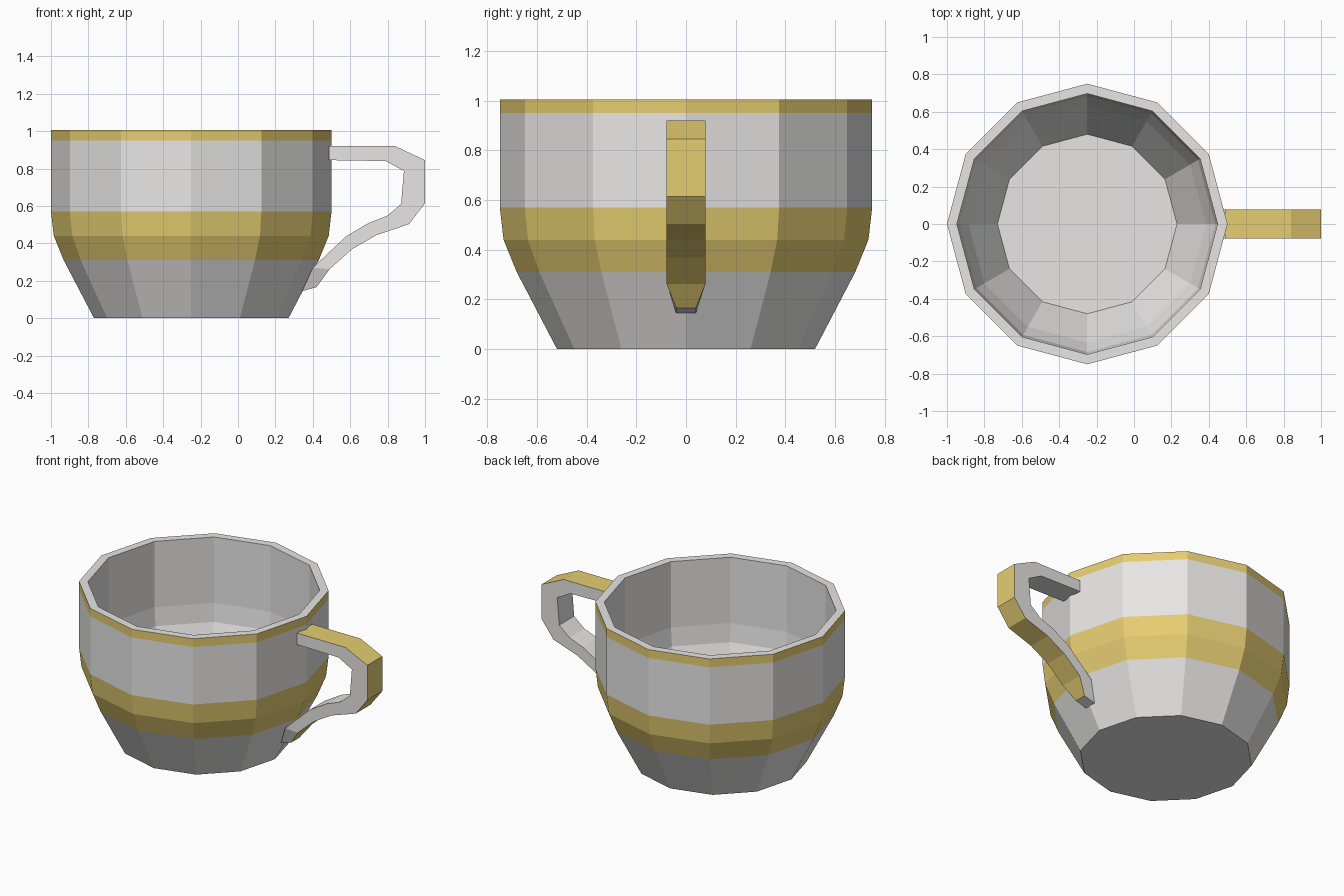
import bpy, bmesh, math

if "Cube" in bpy.data.objects:
    bpy.data.objects.remove(bpy.data.objects["Cube"])

def material(name, rgb):
    m = bpy.data.materials.new(name)
    m.diffuse_color = (*rgb, 1)
    m.use_nodes = True
    m.node_tree.nodes["Principled BSDF"].inputs["Base Color"].default_value = m.diffuse_color
    return m

white = material("white_china", (0.80, 0.79, 0.78))
gold = material("gold_trim", (0.79, 0.61, 0.165))

def finish(name, bm):
    me = bpy.data.meshes.new(name)
    bm.to_mesh(me)
    bm.free()
    me.materials.append(white)
    me.materials.append(gold)
    ob = bpy.data.objects.new(name, me)
    bpy.context.collection.objects.link(ob)

# Cup: twelve-sided lathe, (radius, height), outside then inside
SIDES, CX = 12, -0.25
outer = [(0.52, 0), (0.682, 0.31), (0.735, 0.44), (0.75, 0.57), (0.75, 0.95), (0.75, 1.005)]
inner = [(0.697, 1.005), (0.697, 0.57), (0.684, 0.45), (0.635, 0.33), (0.48, 0.05)]
gold_bands = {1, 2, 4}
bm = bmesh.new()
rings = [[bm.verts.new((CX + r * math.cos(math.tau * i / SIDES),
                        r * math.sin(math.tau * i / SIDES), z)) for i in range(SIDES)]
         for r, z in outer + inner]
for k in range(len(rings) - 1):
    a, b = rings[k], rings[k + 1]
    for i in range(SIDES):
        j = (i + 1) % SIDES
        f = bm.faces.new((a[i], a[j], b[j], b[i]))
        f.material_index = int(k in gold_bands)
bm.faces.new(rings[0][::-1])   # underside
bm.faces.new(rings[-1])        # inside floor
finish("cup_body", bm)

# Handle: (outer x, z, inner x, z, half width); gold on the outward faces only
path = [
    (0.487, 0.92, 0.487, 0.845, 0.078),
    (0.84, 0.92, 0.79, 0.84, 0.078),
    (1.00, 0.845, 0.887, 0.787, 0.078),
    (1.00, 0.615, 0.872, 0.61, 0.078),
    (0.915, 0.503, 0.797, 0.547, 0.078),
    (0.74, 0.444, 0.70, 0.51, 0.078),
    (0.61, 0.369, 0.578, 0.438, 0.078),
    (0.49, 0.262, 0.40, 0.27, 0.078),
    (0.42, 0.166, 0.342, 0.144, 0.04),
]
bm = bmesh.new()
loops = [[bm.verts.new(p) for p in ((ox, -w, oz), (ox, w, oz), (ix, w, iz), (ix, -w, iz))]
         for ox, oz, ix, iz, w in path]
for a, b in zip(loops, loops[1:]):
    for i in range(4):
        j = (i + 1) % 4
        f = bm.faces.new((a[i], b[i], b[j], a[j]))
        f.material_index = int(i == 0)
bm.faces.new(loops[0])
bm.faces.new(loops[-1][::-1])
bmesh.ops.recalc_face_normals(bm, faces=bm.faces)
finish("handle", bm)
